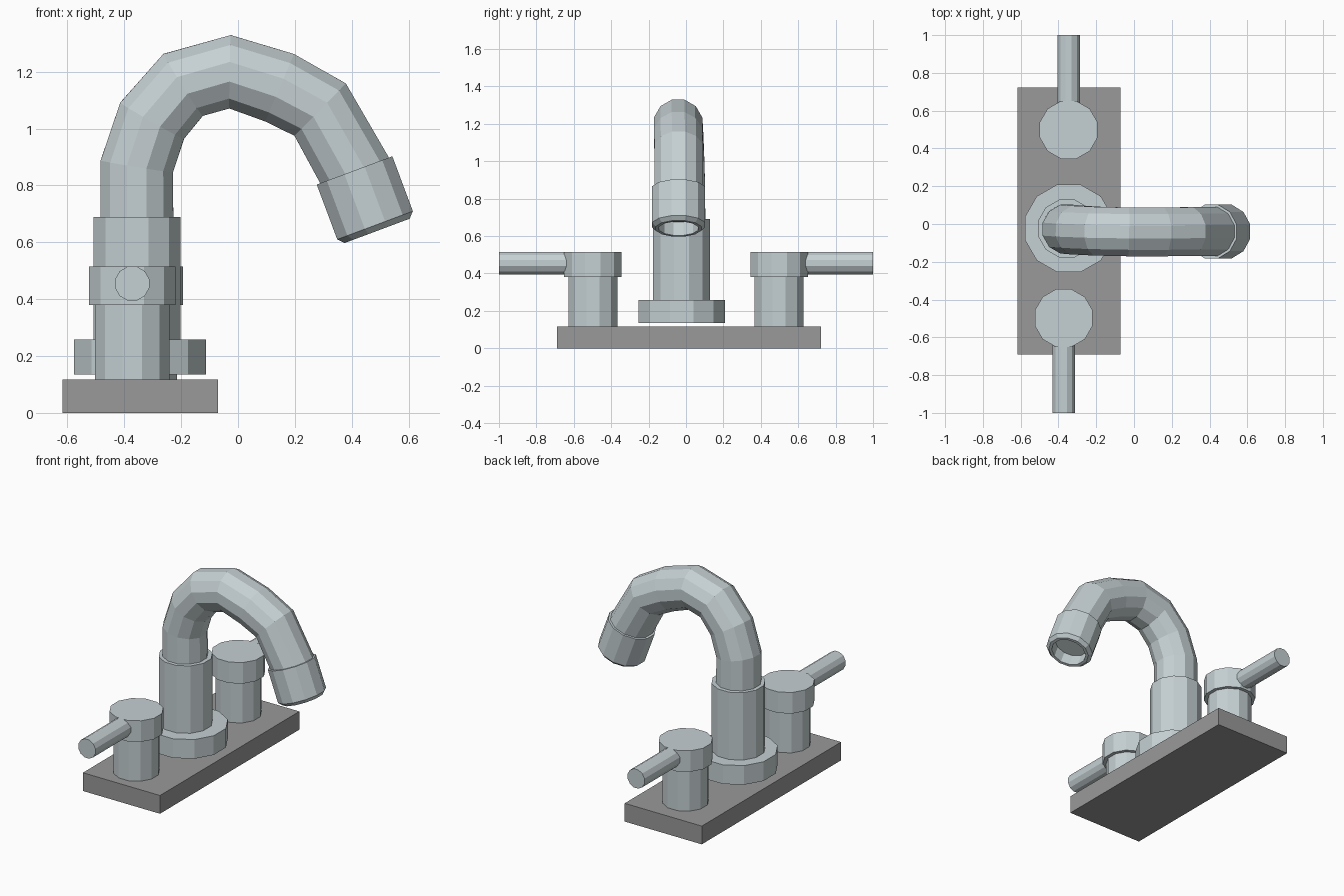
import bpy, bmesh, math
from mathutils import Vector

if "Cube" in bpy.data.objects:
    bpy.data.objects.remove(bpy.data.objects["Cube"], do_unlink=True)


def material(name, rgb, metallic=0.0):
    mat = bpy.data.materials.new(name)
    mat.use_nodes = True
    mat.diffuse_color = (*rgb, 1)
    mat.node_tree.nodes["Principled BSDF"].inputs["Base Color"].default_value = (*rgb, 1)
    return mat


metal = material("pale steel", (0.56, 0.63, 0.65))
grey = material("grey plate", (0.32, 0.32, 0.32))
SIDES = 12
HALF = math.pi / SIDES


def finish(name, bm, mat):
    bmesh.ops.recalc_face_normals(bm, faces=bm.faces)
    mesh = bpy.data.meshes.new(name)
    bm.to_mesh(mesh)
    bm.free()
    mesh.materials.append(mat)
    obj = bpy.data.objects.new(name, mesh)
    bpy.context.collection.objects.link(obj)
    return obj


def sweep(name, rings):
    """Skin a capped tube through rings of (centre, half width, direction)."""
    bm = bmesh.new()
    loops = []
    for centre, radius, direction in rings:
        t = Vector(direction).normalized()
        side = Vector((1, 0, 0)) if abs(t.y) > 0.9 else Vector((0, 1, 0))
        up = side.cross(t).normalized()
        side = t.cross(up)
        r = radius / math.cos(HALF)
        angles = [HALF + 2 * HALF * i for i in range(SIDES)]
        loops.append([bm.verts.new(Vector(centre) + r * (math.cos(a) * up + math.sin(a) * side))
                      for a in angles])
    for a, b in zip(loops, loops[1:]):
        for i in range(SIDES):
            j = (i + 1) % SIDES
            bm.faces.new((a[i], a[j], b[j], b[i]))
    bm.faces.new(loops[0])
    bm.faces.new(loops[-1])
    return finish(name, bm, metal)


def cylinder(name, start, end, radius):
    axis = Vector(end) - Vector(start)
    return sweep(name, [(start, radius, axis), (end, radius, axis)])


# Base plate
bm = bmesh.new()
bmesh.ops.create_cube(bm, size=1)
for v in bm.verts:
    v.co = (v.co.x * 0.547 - 0.344, v.co.y * 1.412 + 0.016, (v.co.z + 0.5) * 0.117)
finish("base_plate", bm, grey)

# Two lever handles
for label, x, s in (("front", -0.372, -1), ("back", -0.346, 1)):
    y = 0.498 * s
    cylinder(label + "_handle_stem", (x, y, 0.115), (x, y, 0.39), 0.131)
    cylinder(label + "_handle_cap", (x, y, 0.38), (x, y, 0.515), 0.153)
    cylinder(label + "_handle_lever", (x, y + 0.1 * s, 0.455), (x, s, 0.455), 0.06)

# Spout collar and column
cylinder("spout_collar", (-0.345, -0.023, 0.135), (-0.345, -0.023, 0.258), 0.232)
cylinder("spout_column", (-0.355, -0.024, 0.15), (-0.355, -0.024, 0.69), 0.153)

# Curved spout
path = [Vector(p) for p in (
    (-0.356, -0.025, 0.6), (-0.356, -0.027, 0.867), (-0.302, -0.032, 1.028),
    (-0.193, -0.038, 1.154), (-0.028, -0.042, 1.2), (0.146, -0.042, 1.144),
    (0.289, -0.04, 1.067), (0.41, -0.04, 0.853))]
axis = Vector((0.35, 0, -0.937))
rings = []
for i, p in enumerate(path):
    if i == 0:
        d = Vector((0, 0, 1))
    elif i == len(path) - 1:
        d = axis
    else:
        d = (p - path[i - 1]).normalized() + (path[i + 1] - p).normalized()
    rings.append((p, 0.129, d))
rings.append((path[-1] + axis * 0.05, 0.129, axis))
sweep("spout_pipe", rings)

# Nozzle with chamfered lip and recessed outlet
steps = ((0, 0.142), (0.206, 0.142), (0.227, 0.122), (0.227, 0.104), (0.15, 0.104))
sweep("spout_nozzle", [(path[-1] + axis * d, r, axis) for d, r in steps])
